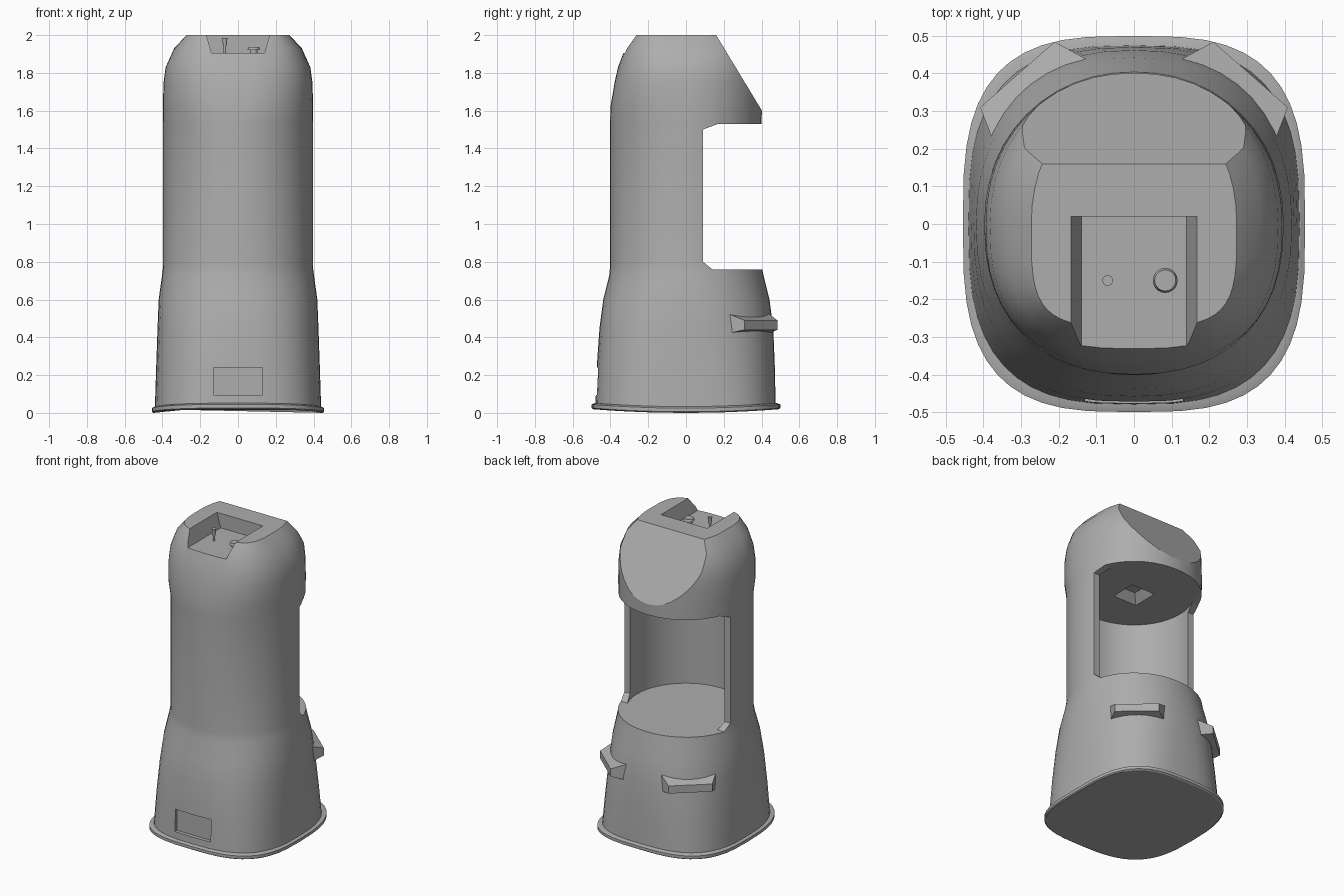
import bpy, bmesh
from math import sin, cos, pi, copysign
from mathutils import Vector

cube = bpy.data.objects.get("Cube")
if cube:
    bpy.data.objects.remove(cube, do_unlink=True)

# Single painted grey shell colour
grey = bpy.data.materials.new("grey_shell")
GREY = (0.42, 0.42, 0.42, 1)
grey.diffuse_color = GREY
grey.use_nodes = True
grey.node_tree.nodes["Principled BSDF"].inputs["Base Color"].default_value = GREY


def to_object(name, bm):
    bmesh.ops.recalc_face_normals(bm, faces=bm.faces)
    mesh = bpy.data.meshes.new(name)
    bm.to_mesh(mesh)
    bm.free()
    mesh.materials.append(grey)
    obj = bpy.data.objects.new(name, mesh)
    bpy.context.collection.objects.link(obj)
    return obj


def skin(bm, rings):
    """Join rings of points into a closed solid."""
    loops = [[bm.verts.new(p) for p in ring] for ring in rings]
    n = len(loops[0])
    for a, b in zip(loops, loops[1:]):
        for i in range(n):
            j = (i + 1) % n
            bm.faces.new((a[i], a[j], b[j], b[i]))
    bm.faces.new(loops[0][::-1])
    bm.faces.new(loops[-1])


def section(z, half_width, front, back, n_front, n_back, count=48):
    """Rounded-square outline with its own front and back roundness."""
    ring = []
    for i in range(count):
        a = 2 * pi * i / count
        c, s = cos(a), sin(a)
        power = 2 / (n_back if s > 0 else n_front)
        depth = back if s > 0 else front
        ring.append(Vector((copysign(abs(c) ** power, c) * half_width,
                            copysign(abs(s) ** power, s) * depth, z)))
    return ring


def prism(name, profile, axis, lo, hi):
    """Extrude a 2D profile along x or y."""
    place = (lambda p, t: (t, p[0], p[1])) if axis == "x" else (lambda p, t: (p[0], t, p[1]))
    bm = bmesh.new()
    skin(bm, [[place(p, t) for p in profile] for t in (lo, hi)])
    return to_object(name, bm)


def cone(name, r1, r2, z1, z2, x=0, y=0, sides=16, turn=0):
    bm = bmesh.new()
    skin(bm, [[(x + r * cos(turn + 2 * pi * i / sides), y + r * sin(turn + 2 * pi * i / sides), z)
               for i in range(sides)] for r, z in ((r1, z1), (r2, z2))])
    return to_object(name, bm)


def cut(target, cutter):
    mod = target.modifiers.new("cut", "BOOLEAN")
    mod.operation = "DIFFERENCE"
    mod.solver = "EXACT"
    mod.object = cutter
    cutter.hide_render = True
    bpy.context.view_layer.objects.active = target
    bpy.ops.object.modifier_apply(modifier=mod.name)
    bpy.data.objects.remove(cutter, do_unlink=True)


def smooth(obj, angle=0.5):
    bpy.ops.object.select_all(action="DESELECT")
    obj.select_set(True)
    bpy.context.view_layer.objects.active = obj
    bpy.ops.object.shade_smooth_by_angle(angle=angle)


# Tower shell: height, half width, front, back, front and back roundness
bm = bmesh.new()
skin(bm, [section(*s) for s in (
    (0.03, 0.44, 0.48, 0.475, 2.9, 2.9),
    (0.25, 0.433, 0.472, 0.47, 2.7, 2.6),
    (0.45, 0.426, 0.458, 0.462, 2.5, 2.35),
    (0.60, 0.42, 0.438, 0.442, 2.3, 2.2),
    (0.73, 0.402, 0.406, 0.41, 2.15, 2.1),
    (0.78, 0.396, 0.402, 0.40, 2.1, 2.1),
    (1.53, 0.396, 0.402, 0.40, 2.1, 2.1),
    (1.62, 0.398, 0.40, 0.402, 2.3, 2.1),
    (1.75, 0.394, 0.378, 0.402, 2.5, 2.1),
    (1.83, 0.383, 0.36, 0.40, 2.6, 2.1),
    (1.93, 0.338, 0.322, 0.38, 3, 2.1),
    (2.00, 0.273, 0.272, 0.34, 4, 2.1))])
# Flat sloping face on the back of the head
slope = bmesh.ops.bisect_plane(bm, geom=bm.verts[:] + bm.edges[:] + bm.faces[:],
                               plane_co=(0, 0.16, 2.0), plane_no=(0, 0.40, 0.242), clear_outer=True)
bmesh.ops.holes_fill(bm, edges=[e for e in slope["geom_cut"] if isinstance(e, bmesh.types.BMEdge)])
shell = to_object("tower_shell", bm)

# Open booth in the back, with a round inner wall and chamfered jambs
cut(shell, prism("booth_opening", [(0.09, 0.80), (0.14, 0.76), (0.6, 0.76), (0.6, 1.53),
                                   (0.17, 1.53), (0.09, 1.50)], "x", -0.6, 0.6))
cut(shell, cone("booth_inside", 0.357, 0.357, 0.76, 1.53, sides=48))
# Ceiling lamp recess
cut(shell, cone("lamp_recess", 0.135, 0.06, 1.52, 1.58, sides=4, turn=pi / 4))
# Control tray in the top, open at the front
cut(shell, prism("tray_space", [(-0.14, 1.905), (0.14, 1.905), (0.197, 2.1), (-0.197, 2.1)],
                 "y", -0.6, 0.02))
# Panel recess low on the front
cut(shell, prism("panel_space", [(-0.13, 0.095), (0.13, 0.095), (0.13, 0.24), (-0.13, 0.24)],
                 "y", -0.6, -0.452))
smooth(shell)

# Foot flange, its underside rising gently to front and back
bm = bmesh.new()
skin(bm, [section(*s) for s in (
    (0.0, 0.448, 0.49, 0.49, 3.1, 3.1),
    (0.006, 0.455, 0.50, 0.50, 3.1, 3.1),
    (0.025, 0.455, 0.50, 0.50, 3.1, 3.1),
    (0.033, 0.442, 0.484, 0.482, 3, 3))])
for v in bm.verts:
    v.co.z += 0.08 * v.co.y ** 2
smooth(to_object("foot_flange", bm))

# Wedge grips on the two back corners
for side, label in ((1, "left"), (-1, "right")):
    out = Vector((side * 0.66, 0.75, 0))
    along = Vector((side * 0.75, -0.66, 0))
    centre = Vector((side * 0.31, 0.397, 0))
    rings = []
    for depth, half, low, high in ((-0.09, 0.165, 0.42, 0.525), (0, 0.132, 0.44, 0.49)):
        base = centre + out * depth
        rings.append([base + along * u * half + Vector((0, 0, z))
                      for u, z in ((-1, low), (1, low), (1, high), (-1, high))])
    bm = bmesh.new()
    skin(bm, rings)
    to_object(label + "_grip", bm)

# Controls on the tray: a lever and a mushroom button
controls = [
    cone("lever_stem", 0.006, 0.008, 1.90, 1.945, -0.07, -0.15),
    cone("lever_knob", 0.009, 0.014, 1.94, 1.984, -0.07, -0.15),
    cone("button_stem", 0.02, 0.02, 1.90, 1.925, 0.083, -0.15),
    cone("button_cap", 0.033, 0.028, 1.922, 1.938, 0.083, -0.15, sides=20)]
for part in controls:
    smooth(part)
